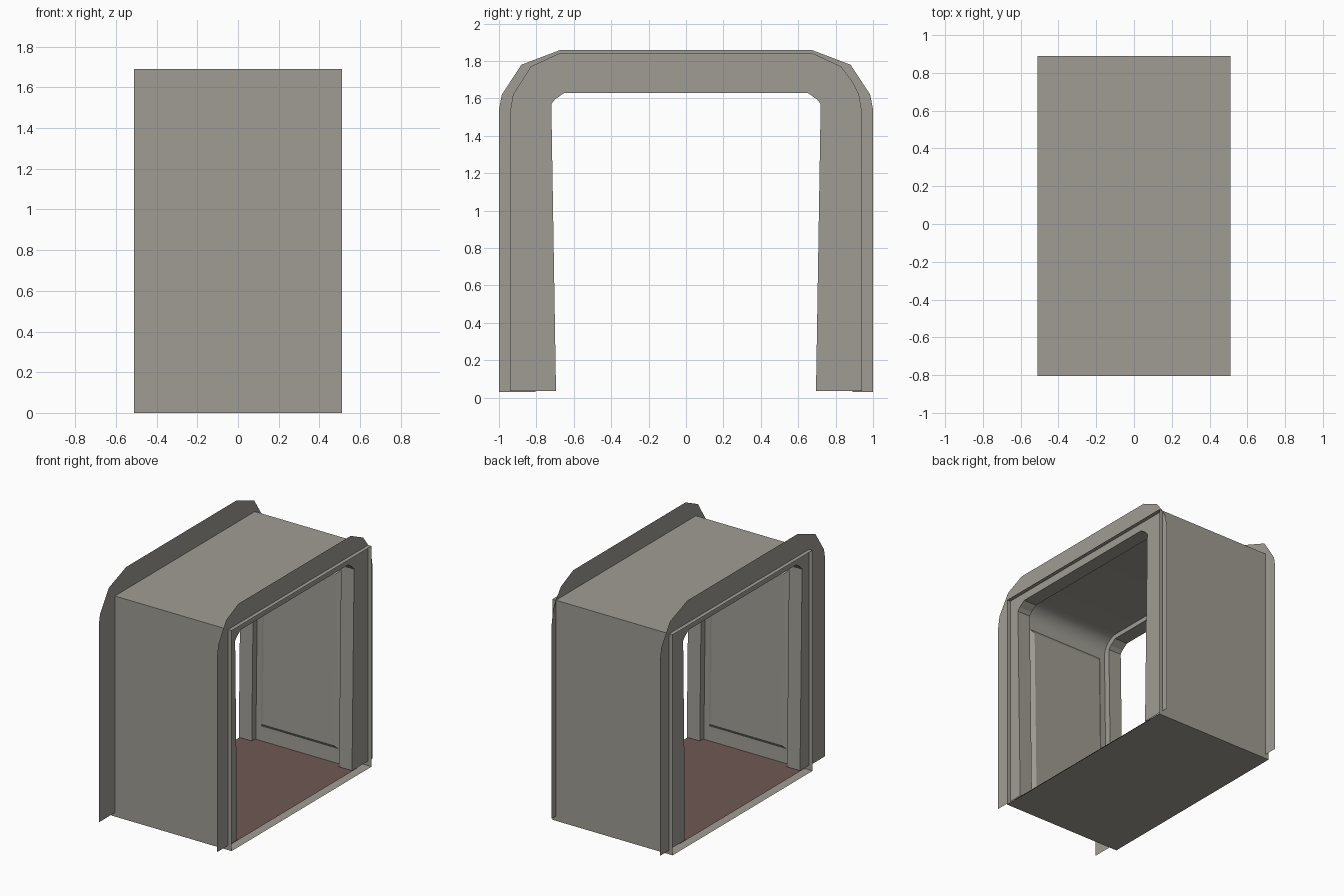
import bpy
import math

cube = bpy.data.objects.get("Cube")
if cube:
    bpy.data.objects.remove(cube, do_unlink=True)


def material(name, color):
    m = bpy.data.materials.new(name)
    m.use_nodes = True
    m.diffuse_color = color
    m.node_tree.nodes["Principled BSDF"].inputs["Base Color"].default_value = color
    return m


GREY = material("warm grey", (0.35, 0.335, 0.295, 1))
RED = material("dull red", (0.16, 0.098, 0.09, 1))

HALF = 0.51                    # half length of the passage
RIM = 0.48                     # plane of the end frames
Y0, Y1, TOP = -0.805, 0.89, 1.69


def build(name, verts, faces, mat=GREY, smooth=False):
    mesh = bpy.data.meshes.new(name)
    mesh.from_pydata(verts, [], faces)
    mesh.materials.append(mat)
    obj = bpy.data.objects.new(name, mesh)
    bpy.context.collection.objects.link(obj)
    if smooth:
        bpy.ops.object.select_all(action="DESELECT")
        obj.select_set(True)
        bpy.context.view_layer.objects.active = obj
        bpy.ops.object.shade_smooth_by_angle(angle=math.radians(35))
    return obj


def loft(name, rows, **kw):
    """Skin a list of equally long rows of points."""
    n = len(rows[0])
    faces = [(r * n + i, r * n + i + 1, (r + 1) * n + i + 1, (r + 1) * n + i)
             for r in range(len(rows) - 1) for i in range(n - 1)]
    return build(name, [p for row in rows for p in row], faces, **kw)


def arch(half, x):
    """Mirror a half profile, listed from floor to crown, into a full arch."""
    return [(x, -y, z) for y, z in half] + [(x, y, z) for y, z in reversed(half)]


def box_arch(heights, crown, x):
    """Arch that follows the off-centre outer shell."""
    left = [(x, Y0, z) for z in heights] + [(x, -crown, TOP)]
    right = [(x, crown, TOP)] + [(x, Y1, z) for z in reversed(heights)]
    return left + right


# Outer shell, open at both ends
shell = [(Y0, 0), (Y1, 0), (Y1, TOP), (Y0, TOP), (Y0, 0)]
loft("outer_shell", [[(x, y, z) for y, z in shell] for x in (HALF, -HALF)])

# Thin end flanges; one is a little larger than the other
small = [(0.94, 0.035), (0.94, 1.53), (0.925, 1.62), (0.83, 1.77), (0.68, 1.84)]
large = [(1.0, 0.03), (1.0, 1.54), (0.985, 1.62), (0.88, 1.78), (0.67, 1.86)]
for name, half, x in (("right_flange", small, RIM), ("left_flange", large, -RIM)):
    inner = box_arch([half[0][1], 1.53, 1.6, TOP], half[-1][0], x)
    loft(name, [arch(half, x), inner])

# Door frames: face, jamb and inner return
opening = [(0.695, 0.035), (0.72, 1.57), (0.70, 1.595), (0.65, 1.63)]
for name, s in (("right_door_frame", 1), ("left_door_frame", -1)):
    near, far = s * RIM, s * 0.37
    heights = [0.035, 1.57, TOP]
    loft(name, [box_arch(heights, 0.65, near), arch(opening, near),
                arch(opening, far), box_arch(heights, 0.65, far)])

# Inner lining with a rounded cove
WALL_LOW, WALL_HIGH, COVE, CEILING = 0.745, 0.77, 0.13, 1.665
lining = [(WALL_LOW, 0.03)]
for i in range(9):
    a = math.radians(90 * i / 8)
    lining.append((WALL_HIGH - COVE + COVE * math.cos(a),
                   CEILING - COVE + COVE * math.sin(a)))
loft("inner_lining", [arch(lining, x) for x in (0.37, -0.37)], smooth=True)


# Raised wall panels with bevelled borders
def wall_y(z):
    return WALL_LOW + (WALL_HIGH - WALL_LOW) * z / (CEILING - COVE)


def panel_ring(s, w, low, high, lift):
    return [(x, s * (wall_y(z) - lift), z)
            for x, z in ((-w, low), (w, low), (w, high), (-w, high))]


for name, s in (("front_wall_panel", -1), ("back_wall_panel", 1)):
    verts = panel_ring(s, 0.33, 0.14, 1.5, 0) + panel_ring(s, 0.30, 0.17, 1.47, 0.02)
    faces = [(i, (i + 1) % 4, (i + 1) % 4 + 4, i + 4) for i in range(4)]
    build(name, verts, faces + [(4, 5, 6, 7)])

# Floor covering
loft("floor", [[(x, y, 0.03) for y in (-0.76, 0.76)] for x in (-RIM, RIM)], mat=RED)
